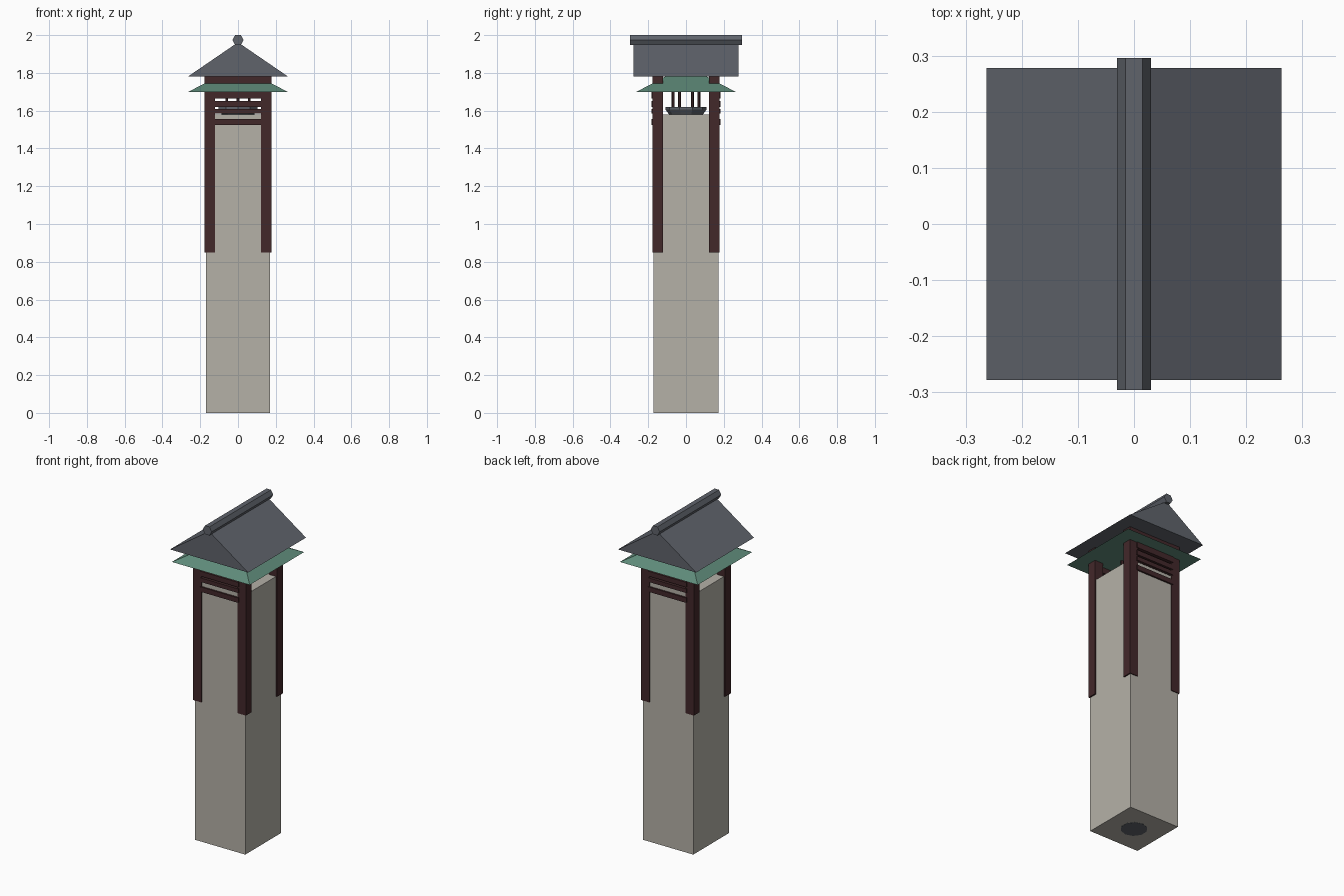
import bpy, bmesh, math
from mathutils import Matrix, Vector

cube = bpy.data.objects.get("Cube")
if cube:
    bpy.data.objects.remove(cube, do_unlink=True)


def material(name, rgb):
    m = bpy.data.materials.new(name)
    m.use_nodes = True
    m.diffuse_color = (*rgb, 1)
    bsdf = next(n for n in m.node_tree.nodes if n.type == 'BSDF_PRINCIPLED')
    bsdf.inputs["Base Color"].default_value = (*rgb, 1)
    return m


stone = material("pale stone", (0.46, 0.44, 0.39))
slate = material("slate grey", (0.115, 0.126, 0.148))
wood = material("dark red wood", (0.055, 0.021, 0.023))
green = material("faded green", (0.115, 0.26, 0.195))


def finish(name, bm, mat):
    bmesh.ops.recalc_face_normals(bm, faces=bm.faces)
    mesh = bpy.data.meshes.new(name)
    bm.to_mesh(mesh)
    bm.free()
    mesh.materials.append(mat)
    ob = bpy.data.objects.new(name, mesh)
    bpy.context.collection.objects.link(ob)
    return ob


def box(name, mat, lo, hi):
    lo, hi = Vector(lo), Vector(hi)
    bm = bmesh.new()
    bmesh.ops.create_cube(bm, size=1, matrix=Matrix.Translation((lo + hi) / 2) @ Matrix.Diagonal((*(hi - lo), 1)))
    return finish(name, bm, mat)


def cone(name, mat, sides, r_low, r_high, z_low, z_high, x=0, y=0, turn=0):
    bm = bmesh.new()
    bmesh.ops.create_cone(bm, cap_ends=True, segments=sides, radius1=r_low, radius2=r_high, depth=z_high - z_low,
                          matrix=Matrix.Translation((x, y, (z_low + z_high) / 2)) @ Matrix.Rotation(turn, 4, 'Z'))
    return finish(name, bm, mat)


def prism(name, mat, profile, half_length):
    # Extrude an (x, z) outline along y
    bm = bmesh.new()
    face = bm.faces.new([bm.verts.new((x, -half_length, z)) for x, z in profile])
    out = bmesh.ops.extrude_face_region(bm, geom=[face])
    verts = [v for v in out["geom"] if isinstance(v, bmesh.types.BMVert)]
    bmesh.ops.translate(bm, verts=verts, vec=(0, 2 * half_length, 0))
    return finish(name, bm, mat)


# Stone shaft with a dark inset disc underneath
box("stone_shaft", stone, (-0.17, -0.173, 0), (0.17, 0.173, 1.58))
cone("base_disc", slate, 10, 0.075, 0.075, -0.001, 0.003)

# Corner posts
for sx, side in ((1, "left"), (-1, "right")):
    for sy, end in ((-1, "front"), (1, "back")):
        xs = sorted((sx * 0.122, sx * 0.178))
        ys = sorted((sy * 0.122, sy * 0.178))
        box(f"{end}_{side}_post", wood, (xs[0], ys[0], 0.85), (xs[1], ys[1], 1.79))

# Slats and head beam across front and back
slats = [(1.525, 1.555), (1.585, 1.61), (1.62, 1.65), (1.665, 1.70)]
for sy, end in ((-1, "front"), (1, "back")):
    for i, (z0, z1) in enumerate(slats):
        ys = sorted((sy * 0.155, sy * 0.183))
        box(f"{end}_slat_{i + 1}", wood, (-0.13, ys[0], z0), (0.13, ys[1], z1))
    ys = sorted((sy * 0.135, sy * 0.176))
    box(f"{end}_head_beam", wood, (-0.15, ys[0], 1.72), (0.15, ys[1], 1.785))

# Lamp bowl and its rods
cone("lamp_bowl", slate, 10, 0.09, 0.108, 1.58, 1.605)
cone("lamp_rim", slate, 10, 0.108, 0.108, 1.605, 1.62)
for i in range(6):
    a = math.tau * i / 6 + math.pi / 2
    cone(f"lamp_rod_{i + 1}", wood, 6, 0.008, 0.008, 1.62, 1.71, 0.068 * math.cos(a), 0.068 * math.sin(a))

# Green lower eave, a four-sided frustum
cone("lower_eave", green, 4, 0.262 * math.sqrt(2), 0.1 * math.sqrt(2), 1.70, 1.785, turn=math.pi / 4)

# Gabled roof and hexagonal ridge pole
prism("gable_roof", slate, [(-0.263, 1.782), (0.263, 1.782), (0, 1.962)], 0.278)
ridge = [(0.03 * math.cos(math.tau * i / 6), 1.974 + 0.03 * math.sin(math.tau * i / 6)) for i in range(6)]
prism("ridge_pole", slate, ridge, 0.296)
